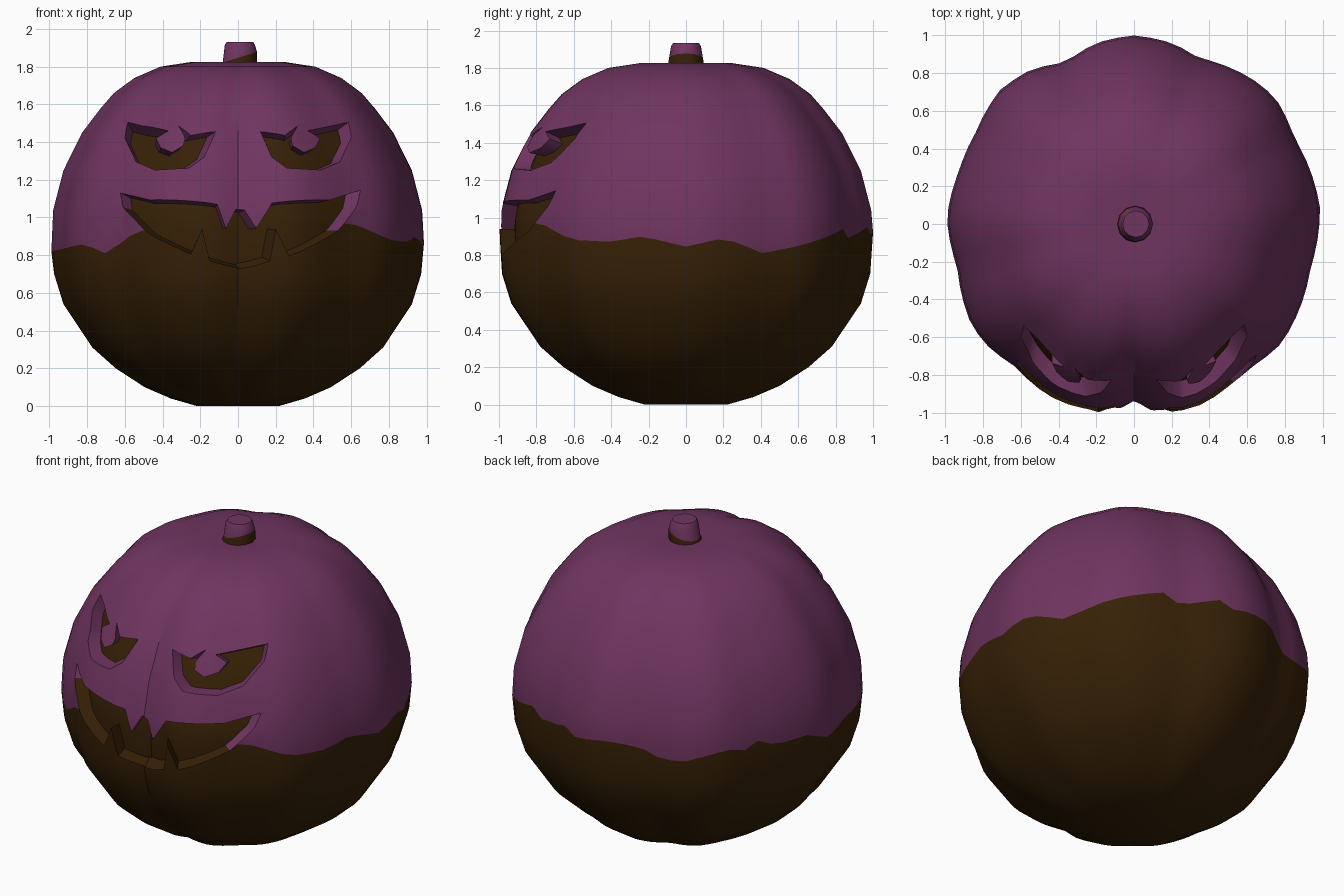
import bpy, bmesh, math
from mathutils import Vector
from mathutils.bvhtree import BVHTree

if "Cube" in bpy.data.objects:
    bpy.data.objects.remove(bpy.data.objects["Cube"])


def make_material(name, color):
    mat = bpy.data.materials.new(name)
    mat.use_nodes = True
    mat.diffuse_color = color
    mat.node_tree.nodes["Principled BSDF"].inputs["Base Color"].default_value = color
    return mat


PURPLE, BROWN = 0, 1
MATS = [make_material("purple", (0.16, 0.035, 0.117, 1)),
        make_material("dark brown", (0.038, 0.015, 0.002, 1))]
SEGMENTS = 72
CENTRE = Vector((0, 0, 0.93))


def lerp_table(table, t):
    for (a, va), (b, vb) in zip(table, table[1:]):
        if t <= b:
            return va + (vb - va) * (t - a) / (b - a)
    return table[-1][1]


# Half profile as (height, radius); the paint edge is a ring between the halves
LOWER = [(0, 0.22), (0.04, 0.36), (0.1, 0.5), (0.2, 0.655), (0.31, 0.78),
         (0.54, 0.935), (0.7, 0.985)]
UPPER = [(1.04, 0.99), (1.25, 0.935), (1.45, 0.835), (1.58, 0.735), (1.66, 0.665),
         (1.74, 0.555), (1.8, 0.415), (1.825, 0.25), (1.81, 0.08)]
# Uneven ribs as (angle in degrees, radius factor)
RIBS = [(-180, 0.99), (-166, 0.965), (-150, 1.01), (-142, 1.015), (-130, 0.985),
        (-113, 1.025), (-101, 1.02), (-95, 0.985), (-90, 0.95), (-85, 0.99),
        (-76, 1.03), (-69, 1.03), (-60, 1.0), (-52, 0.98), (-39, 1.006), (-29, 0.99),
        (-14, 0.965), (5, 0.99), (19, 0.975), (28, 0.965), (40, 1.0), (47, 1.0),
        (56, 0.98), (69, 0.945), (78, 0.98), (90, 1.0), (102, 0.98), (113, 0.93),
        (124, 0.985), (135, 1.005), (150, 0.97), (163, 0.97), (176, 0.99), (180, 0.99)]
# Ragged paint edge as (angle in degrees, height)
PAINT_EDGE = [(-180, 0.82), (-155, 0.84), (-143, 0.86), (-135, 0.81), (-122, 0.93),
              (-90, 0.95), (-52, 0.97), (-37, 0.88), (-24, 0.87), (-14, 0.9), (0, 0.845),
              (12, 0.89), (25, 0.81), (35, 0.84), (45, 0.88), (60, 0.94), (65, 0.89),
              (72, 0.91), (80, 0.95), (85, 0.91), (98, 0.94), (108, 0.92), (115, 0.86),
              (123, 0.85), (138, 0.93), (145, 0.9), (150, 0.94), (157, 0.89),
              (170, 0.89), (180, 0.82)]


def finish(name, bm):
    bmesh.ops.recalc_face_normals(bm, faces=bm.faces)
    mesh = bpy.data.meshes.new(name)
    bm.to_mesh(mesh)
    bm.free()
    for mat in MATS:
        mesh.materials.append(mat)
    obj = bpy.data.objects.new(name, mesh)
    bpy.context.collection.objects.link(obj)
    return obj


def smooth(obj, degrees):
    bpy.ops.object.select_all(action='DESELECT')
    obj.select_set(True)
    bpy.context.view_layer.objects.active = obj
    bpy.ops.object.shade_smooth_by_angle(angle=math.radians(degrees))


def loft(rings, brown_below):
    """Skin closed rings of points; bands under the given index are brown."""
    bm = bmesh.new()
    loops = [[bm.verts.new(p) for p in ring] for ring in rings]
    for i, (low, high) in enumerate(zip(loops, loops[1:])):
        for j in range(len(low)):
            k = (j + 1) % len(low)
            face = bm.faces.new((low[j], low[k], high[k], high[j]))
            face.material_index = BROWN if i < brown_below else PURPLE
    bm.faces.new(loops[0][::-1]).material_index = BROWN
    bm.faces.new(loops[-1]).material_index = BROWN if brown_below >= len(loops) else PURPLE
    return bm


def pumpkin_rings(scale=1):
    rings = []
    for row in LOWER + [None] + UPPER:
        ring = []
        for s in range(SEGMENTS):
            degrees = 360 * s / SEGMENTS - 180
            z, r = row or (lerp_table(PAINT_EDGE, degrees), 1.0)
            r *= lerp_table(RIBS, degrees)
            ang = math.radians(degrees)
            p = Vector((r * math.cos(ang), r * math.sin(ang), z))
            ring.append(CENTRE + (p - CENTRE) * scale)
        rings.append(ring)
    return rings


# Ribbed body and the dark core seen through the carving
body_bm = loft(pumpkin_rings(), len(LOWER))
surface = BVHTree.FromBMesh(body_bm)
body = finish("pumpkin_body", body_bm)
core = finish("dark_core", loft(pumpkin_rings(0.92), 99))
smooth(core, 40)


def carve(name, outline, apex, back):
    """Cut an outline, projected on the front, with walls tapering to an apex."""
    apex = Vector(apex)
    points = [surface.ray_cast(Vector((x, -2, z)), Vector((0, 1, 0)))[0] for x, z in outline]
    rings = [[apex + (p - apex) * ((y - apex.y) / (p.y - apex.y)) for p in points]
             for y in (-1.3, back)]
    bm = loft(rings, 0)
    bm.faces.ensure_lookup_table()
    for i, p in enumerate(points):
        edge_height = (p.z + points[(i + 1) % len(points)].z) / 2
        bm.faces[i].material_index = PURPLE if edge_height > 0.984 else BROWN
    cutter = finish(name, bm)
    cutter.hide_render = True
    mod = body.modifiers.new(name, 'BOOLEAN')
    mod.operation, mod.solver, mod.object = 'DIFFERENCE', 'EXACT', cutter
    bpy.context.view_layer.objects.active = body
    bpy.ops.object.modifier_apply(modifier=name)
    bpy.data.objects.remove(cutter)


# Eyes with a pupil hanging from each lid
EYE = [(0.585, 1.505), (0.37, 1.46), (0.435, 1.42), (0.41, 1.37), (0.35, 1.345),
       (0.29, 1.38), (0.28, 1.42), (0.315, 1.485), (0.25, 1.435), (0.12, 1.455),
       (0.18, 1.32), (0.26, 1.262), (0.44, 1.252), (0.54, 1.295), (0.6, 1.42)]
carve("right_eye_cutter", [(-x, z) for x, z in EYE], (-0.45, -0.27, 1.24), -0.4)
carve("left_eye_cutter", EYE, (0.22, -0.27, 1.24), -0.4)

# Grinning mouth with two upper and two lower teeth
MOUTH = [(-0.625, 1.13), (-0.47, 1.093), (-0.11, 1.07), (-0.065, 0.94), (-0.01, 1.045),
         (0.035, 1.04), (0.095, 0.94), (0.18, 1.077), (0.49, 1.093), (0.65, 1.145),
         (0.63, 1.06), (0.53, 0.93), (0.27, 0.795), (0.2, 0.94), (0.17, 0.77),
         (0.01, 0.727), (-0.15, 0.77), (-0.19, 0.94), (-0.25, 0.806), (-0.47, 0.912),
         (-0.61, 1.055)]
carve("mouth_cutter", MOUTH, (-0.2, -0.3, 0.93), -0.52)
smooth(body, 35)

# Short stem with a slanted paint edge
stem_rings = []
for z, r, shift, slant in [(1.79, 0.1, 0, 0), (1.85, 0.091, 0.01, 0.3),
                           (1.915, 0.08, 0.01, 0), (1.932, 0.07, 0.01, 0)]:
    ring = []
    for s in range(12):
        ang = 2 * math.pi * s / 12
        x = r * math.cos(ang)
        ring.append((x + shift, r * math.sin(ang), z + slant * x))
    stem_rings.append(ring)
smooth(finish("stem", loft(stem_rings, 1)), 50)
